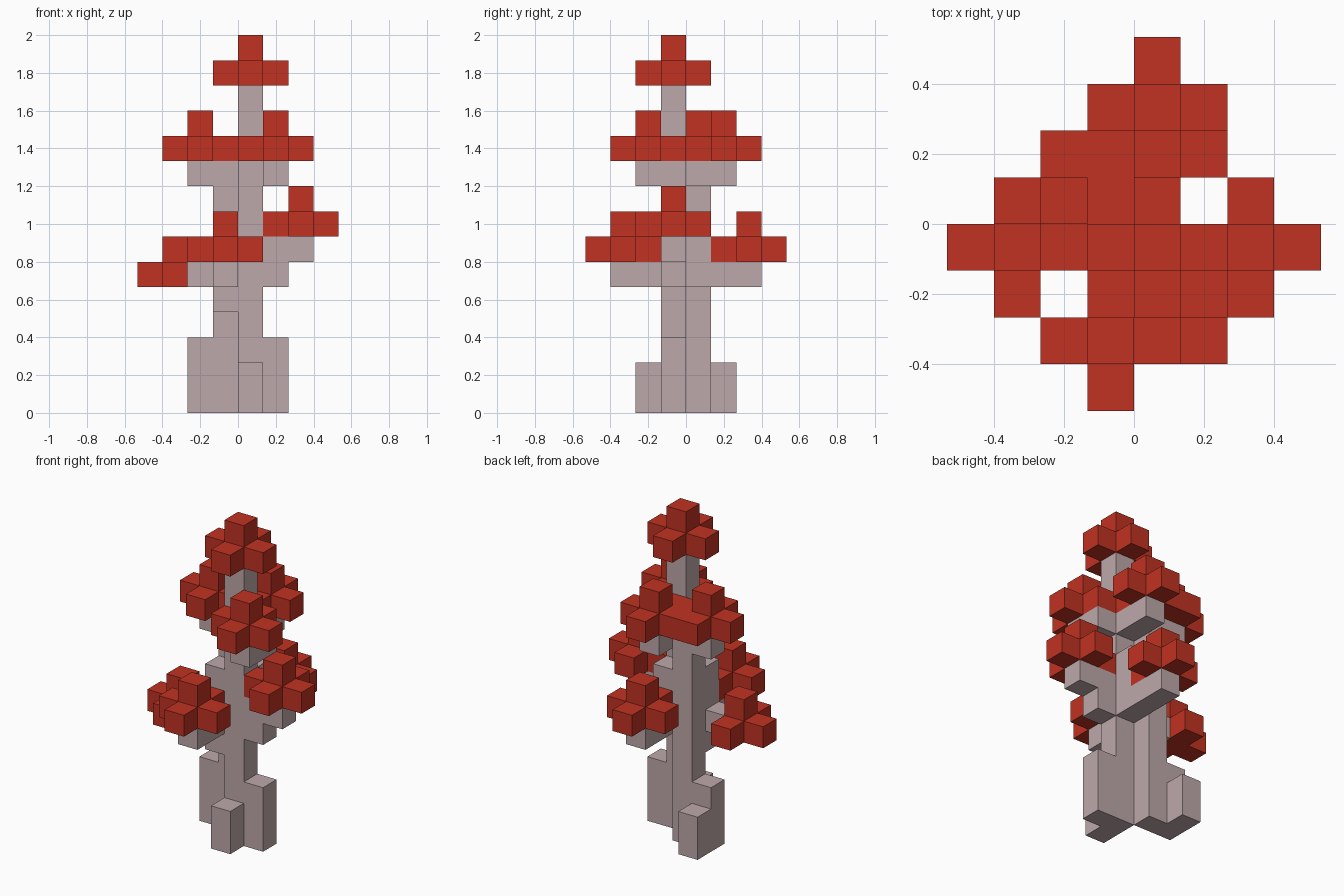
import bpy, bmesh
from mathutils import Vector

if "Cube" in bpy.data.objects:
    bpy.data.objects.remove(bpy.data.objects["Cube"], do_unlink=True)

U = 2 / 15  # edge of one block


def material(name, rgb):
    m = bpy.data.materials.new(name)
    m.use_nodes = True
    m.diffuse_color = (*rgb, 1)
    m.node_tree.nodes["Principled BSDF"].inputs["Base Color"].default_value = (*rgb, 1)
    return m


bark = material("pale_bark", (0.515, 0.397, 0.402))
leaf = material("red_leaf", (0.527, 0.032, 0.016))


def box(x, y, z):
    """Blocks filling inclusive (low, high) ranges along each axis."""
    return {(i, j, k) for i in range(x[0], x[1] + 1)
            for j in range(y[0], y[1] + 1) for k in range(z[0], z[1] + 1)}


def cluster(x, y, z):
    """Leaf cross with one block on top."""
    return box((x - 1, x + 1), (y, y), (z, z)) | box((x, x), (y - 1, y + 1), (z, z)) | {(x, y, z + 1)}


# Trunk: two diagonal columns, thickened in the middle
wood = {
    "trunk": box((0, 0), (-1, -1), (0, 12)) | box((-1, -1), (0, 0), (0, 9))
    | box((-1, -1), (-1, -1), (4, 7)) | box((0, 0), (0, 0), (5, 7)),
    # Roots
    "right_front_root": box((0, 0), (-2, -2), (0, 1)),
    "left_root": box((1, 1), (-1, -1), (0, 2)),
    "right_root": box((-2, -2), (0, 0), (0, 2)) | box((-2, -2), (1, 1), (0, 1)),
    # Lower branches
    "left_branch": box((1, 1), (-1, -1), (5, 6)) | {(2, -1, 6)},
    "right_branch": {(-2, -1, 5)},
    "front_branch": box((-1, -1), (-3, -2), (5, 5)),
    "back_branch": box((0, 0), (1, 2), (5, 5)),
    # Upper branches
    "upper_left_branch": box((1, 1), (-2, -1), (9, 9)),
    "upper_back_branch": box((0, 0), (0, 1), (9, 9)),
    "upper_right_branch": {(-2, 0, 9)},
}

# Leaf clusters at the branch tips
leaves = {
    "crown_leaves": cluster(0, -1, 13),
    "upper_left_leaves": cluster(1, -2, 10),
    "upper_back_leaves": cluster(0, 1, 10),
    "upper_right_leaves": cluster(-2, 0, 10),
    "left_leaves": cluster(2, -1, 7),
    "right_leaves": cluster(-3, -1, 5),
    "front_leaves": cluster(-1, -3, 6),
    "back_leaves": cluster(0, 2, 6),
}

wood_cells = set().union(*wood.values())
all_cells = wood_cells.union(*leaves.values())


def build(name, cells, mat):
    """Skin the blocks of one part, leaving out faces buried in the tree."""
    bm = bmesh.new()
    for c in sorted(cells):
        for axis in range(3):
            for side in (0, 1):
                n = list(c)
                n[axis] += 2 * side - 1
                if tuple(n) in all_cells:
                    continue
                a, b = (axis + 1) % 3, (axis + 2) % 3
                quad = []
                for p, q in ((0, 0), (1, 0), (1, 1), (0, 1)):
                    v = Vector(c)
                    v[axis] += side
                    v[a] += p
                    v[b] += q
                    quad.append(bm.verts.new(v * U))
                bm.faces.new(quad if side else quad[::-1])
    bmesh.ops.remove_doubles(bm, verts=bm.verts[:], dist=U * 0.01)
    mesh = bpy.data.meshes.new(name)
    bm.to_mesh(mesh)
    bm.free()
    mesh.materials.append(mat)
    bpy.context.collection.objects.link(bpy.data.objects.new(name, mesh))


for part, cells in wood.items():
    build(part, cells, bark)
for part, cells in leaves.items():
    build(part, cells - wood_cells, leaf)
